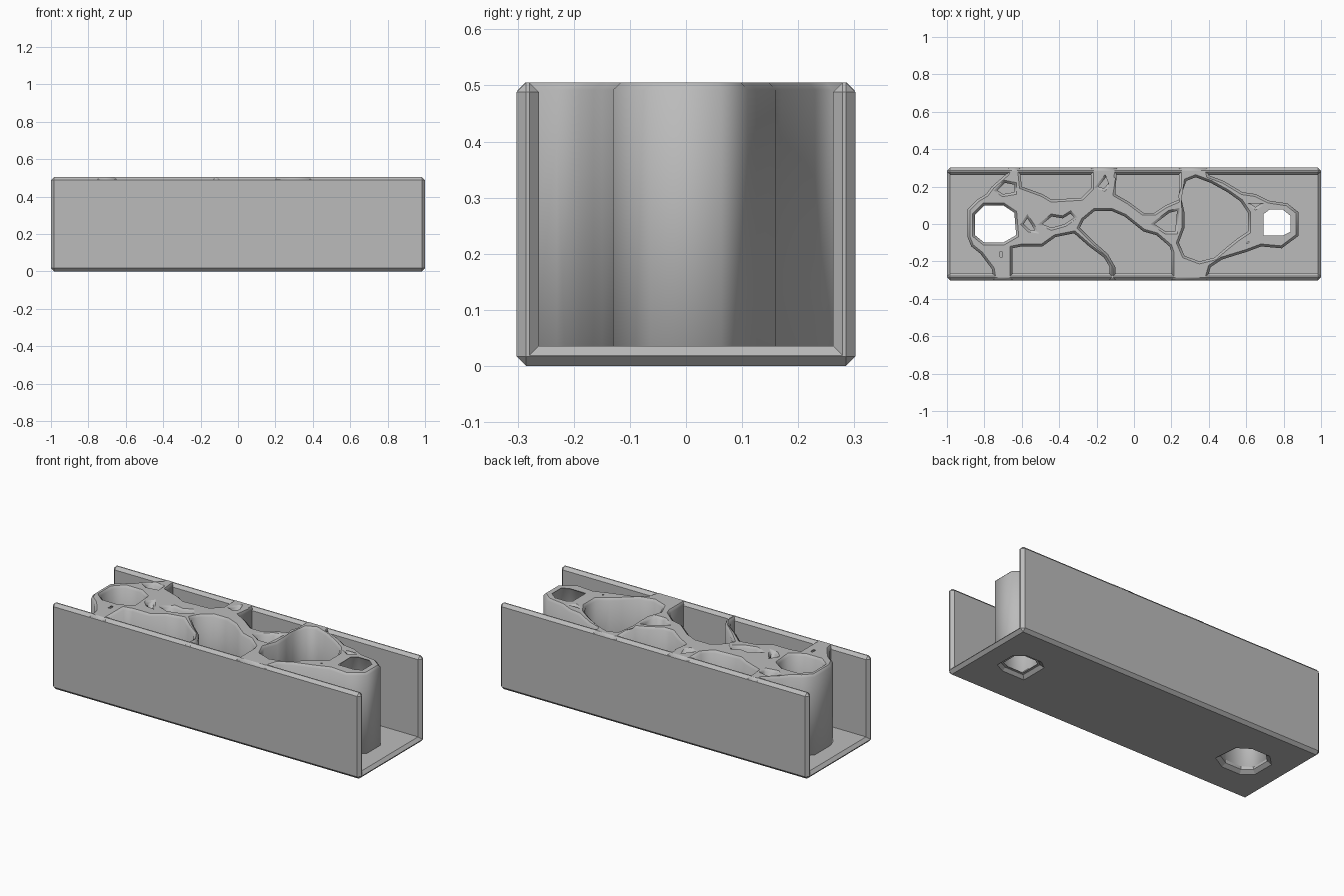
import bpy, bmesh

if "Cube" in bpy.data.objects:
    bpy.data.objects.remove(bpy.data.objects["Cube"])

CH = 0.017           # chamfer size
HX, HY, TOP = 1.0, 0.302, 0.505
FLOOR, INNER = 0.036, 0.262

grey = bpy.data.materials.new("plain grey")
grey.diffuse_color = (0.5, 0.5, 0.5, 1)
grey.use_nodes = True
grey.node_tree.nodes["Principled BSDF"].inputs["Base Color"].default_value = grey.diffuse_color


def loft(name, rings):
    """Closed solid through rings of equal point count."""
    bm = bmesh.new()
    vs = [[bm.verts.new(p) for p in r] for r in rings]
    n = len(vs[0])
    for a, b in zip(vs, vs[1:]):
        for i in range(n):
            bm.faces.new((a[i], a[(i + 1) % n], b[(i + 1) % n], b[i]))
    bm.faces.new(vs[0][::-1])
    bm.faces.new(vs[-1])
    bmesh.ops.recalc_face_normals(bm, faces=bm.faces)
    me = bpy.data.meshes.new(name)
    bm.to_mesh(me)
    bm.free()
    ob = bpy.data.objects.new(name, me)
    bpy.context.collection.objects.link(ob)
    me.materials.append(grey)
    return ob


# Bolt holes through boss and floor
left_hole = [(-.85, .05), (-.80, .10), (-.70, .10), (-.64, .06),
             (-.63, -.06), (-.70, -.10), (-.80, -.10), (-.85, -.06)]
right_hole = [(.68, .06), (.72, .09), (.80, .09), (.85, .05),
              (.85, -.05), (.80, -.075), (.68, -.075)]

# U-shaped channel
profile = [(-HY, 0), (HY, 0), (HY, TOP), (INNER, TOP), (INNER, FLOOR),
           (-INNER, FLOOR), (-INNER, TOP), (-HY, TOP)]
channel = loft("channel", [[(x, y, z) for y, z in profile] for x in (-HX, HX)])
bev = channel.modifiers.new("chamfer", 'BEVEL')
bev.width, bev.segments, bev.limit_method = CH, 1, 'WEIGHT'
weights = channel.data.attributes.new("bevel_weight_edge", 'FLOAT', 'EDGE')
for e in channel.data.edges:
    a, b = (channel.data.vertices[i].co for i in e.vertices)
    inner_corner = abs(a.x - b.x) > 1 and abs(a.z - FLOOR) < .001
    weights.data[e.index].value = 0.0 if inner_corner else 1.0

for label, hole in (("left", left_hole), ("right", right_hole)):
    cx = sum(p[0] for p in hole) / len(hole)
    # flared mouth on the underside
    rings = [[(cx + (x - cx) * s, y * s, z) for x, y in hole]
             for z, s in ((-.017, 1.4), (.017, 1.0), (.1, 1.0))]
    cutter = loft(label + "_hole_cutter", rings)
    cutter.hide_render = True
    cutter.hide_viewport = True
    cut = channel.modifiers.new(label + " hole", 'BOOLEAN')
    cut.object, cut.operation, cut.solver = cutter, 'DIFFERENCE', 'EXACT'

# Outer contour of the branching web, lower half then upper half
lower = [(-.89, -.07), (-.87, -.12), (-.82, -.16), (-.79, -.20), (-.76, -.24), (-.75, -.30),
         (-.65, -.30), (-.65, -.13), (-.60, -.12), (-.49, -.12), (-.42, -.07), (-.32, -.05),
         (-.24, -.12), (-.16, -.18), (-.13, -.23), (-.13, -.30),
         (-.10, -.30), (-.10, -.23), (-.14, -.16), (-.22, -.09), (-.29, -.02), (-.27, .02),
         (-.21, .07), (-.12, .07), (-.05, .04), (0, 0), (.05, -.04), (.12, -.06),
         (.19, -.12), (.20, -.15), (.20, -.30),
         (.39, -.30), (.41, -.23), (.47, -.19), (.55, -.165), (.60, -.15), (.68, -.12),
         (.79, -.13), (.88, -.063)]
upper = [(.88, .063), (.82, .11), (.72, .125), (.65, .16), (.58, .17), (.48, .23), (.40, .26),
         (.39, .30), (.24, .30), (.24, .13), (.17, .10), (.11, .06), (.05, .06),
         (-.03, .12), (-.10, .16), (-.09, .30),
         (-.23, .30), (-.23, .19), (-.28, .14), (-.44, .13), (-.49, .16), (-.60, .20), (-.61, .30),
         (-.67, .30), (-.68, .27), (-.76, .20), (-.79, .16), (-.84, .13), (-.89, .08)]

# Enclosed pockets of the web
pockets = [
    [(.25, .15), (.28, .23), (.33, .25), (.41, .22), (.50, .17), (.57, .12), (.61, .06),
     (.61, -.04), (.55, -.08), (.50, -.12), (.43, -.18), (.35, -.20), (.27, -.17),
     (.24, -.10), (.27, -.02), (.27, .06)],
    [(.11, 0), (.19, .06), (.23, .07), (.22, -.04), (.17, -.04)],
    [(-.73, .18), (-.69, .22), (-.64, .21), (-.64, .17), (-.70, .16)],
    [(-.49, 0), (-.44, .04), (-.38, .03), (-.34, .055), (-.32, .035), (-.37, .0), (-.44, -.02)],
    [(-.59, .0), (-.57, .03), (-.55, 0), (-.53, -.035), (-.56, -.03)],
    [(-.19, .20), (-.15, .25), (-.12, .24), (-.16, .19)],
    [(.62, .11), (.65, .13), (.68, .11), (.65, .09)],
    [(.57, -.12), (.60, -.085), (.64, -.07), (.62, -.115)],
    [(-.73, -.13), (-.69, -.14), (-.69, -.19), (-.73, -.19)],
]


def area(pts):
    return sum(a[0] * b[1] - b[0] * a[1] for a, b in zip(pts, pts[1:] + pts[:1]))


# Web: filled outline with holes, chamfered along its rim
bottom, rim = .018, .013
cu = bpy.data.curves.new("web", 'CURVE')
cu.dimensions, cu.fill_mode = '2D', 'BOTH'
for i, pts in enumerate([lower + upper, left_hole, right_hole] + pockets):
    if (area(pts) > 0) != (i == 0):
        pts = pts[::-1]
    sp = cu.splines.new('POLY')
    sp.points.add(len(pts) - 1)
    for p, (x, y) in zip(sp.points, pts):
        p.co = (x, y, 0, 1)
    sp.use_cyclic_u = True
cu.bevel_depth, cu.bevel_resolution, cu.offset = rim, 0, -rim
cu.extrude = (TOP - bottom) / 2 - rim
cu.materials.append(grey)
web = bpy.data.objects.new("web", cu)
web.location.z = (TOP + bottom) / 2
bpy.context.collection.objects.link(web)
bpy.context.view_layer.objects.active = web
web.select_set(True)
bpy.ops.object.convert(target='MESH')
